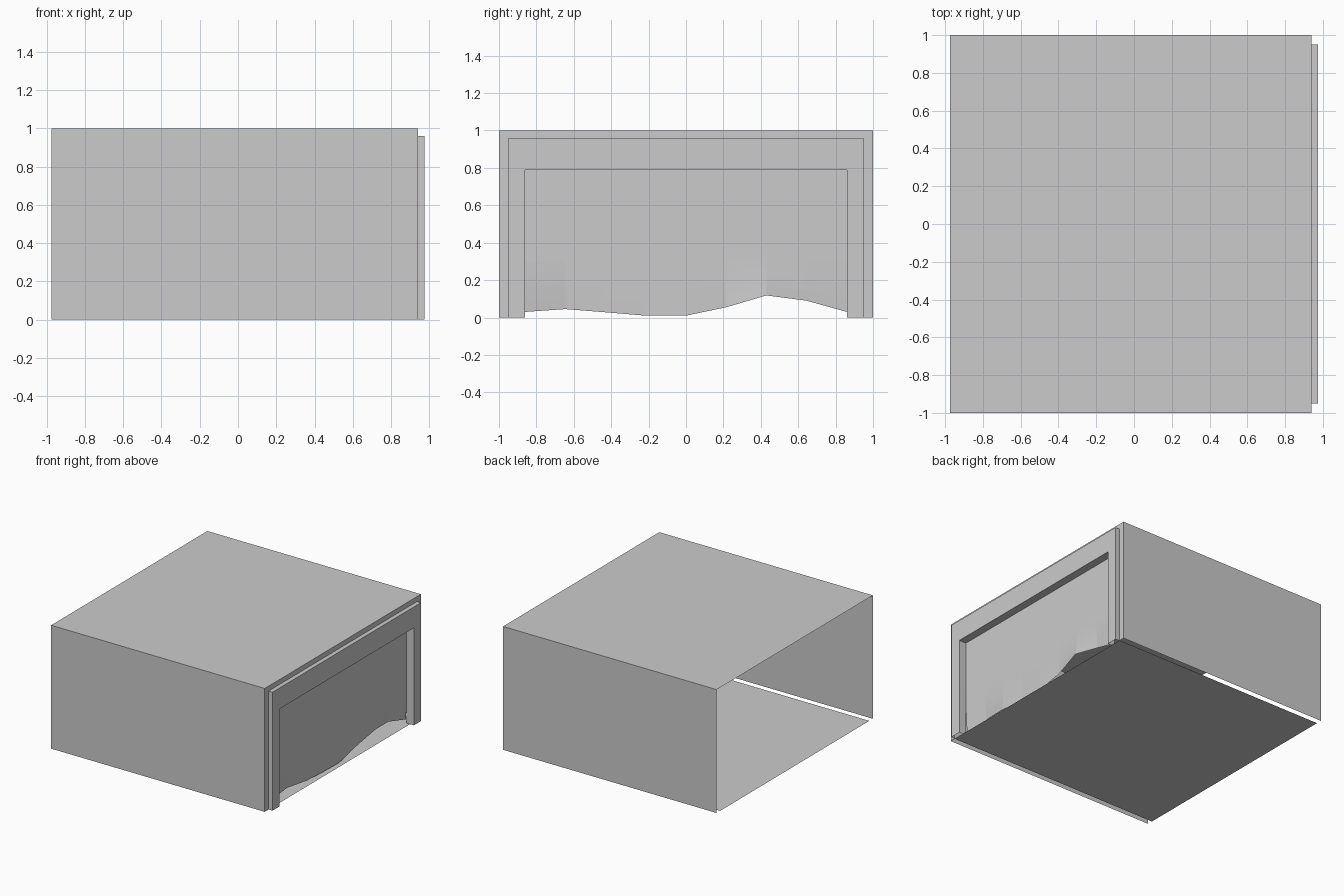
import bpy, bmesh

if "Cube" in bpy.data.objects:
    bpy.data.objects.remove(bpy.data.objects["Cube"])

X_BACK, X_WALL, X_FRAME, X_DOOR = -0.975, 0.94, 0.975, 0.91


def make_object(name, bm):
    bmesh.ops.remove_doubles(bm, verts=bm.verts, dist=0.0001)
    mesh = bpy.data.meshes.new(name)
    bm.to_mesh(mesh)
    bm.free()
    obj = bpy.data.objects.new(name, mesh)
    bpy.context.collection.objects.link(obj)
    return obj


def arch(x, half, top):
    """Upside-down U outline in the plane of the doorway."""
    return [(x, -half, 0), (x, -half, top), (x, half, top), (x, half, 0)]


def skin(name, loops):
    """Join neighbouring open outlines with quads."""
    bm = bmesh.new()
    rows = [[bm.verts.new(p) for p in loop] for loop in loops]
    for a, b in zip(rows, rows[1:]):
        for i in range(len(a) - 1):
            bm.faces.new((a[i], b[i], b[i + 1], a[i + 1]))
    return make_object(name, bm)


# Roof and side walls, open at the back, with a narrow front flange
skin("shell", [arch(X_BACK, 1.0, 1.0), arch(X_WALL, 1.0, 1.0),
               arch(X_WALL, 0.95, 0.96)])

# Raised doorway surround with deep jambs
skin("door_frame", [arch(X_WALL, 0.95, 0.96), arch(X_FRAME, 0.95, 0.96),
                    arch(X_FRAME, 0.86, 0.79), arch(X_DOOR, 0.86, 0.79)])

# Floor panel, slightly narrower than the walls
skin("floor", [[(X_BACK, -0.955, 0), (X_BACK, 0.955, 0)],
               [(X_WALL, -0.955, 0), (X_WALL, 0.955, 0)]])

# Battered door: ragged bottom edge and dents fading out upward
bottom = [0.03, 0.045, 0.028, 0.01, 0.01, 0.055, 0.118, 0.09, 0.03]
dent = [-0.01, -0.02, 0.005, -0.005, 0.0, -0.005, 0.02, -0.015, -0.005]
levels = [0, 0.2, 0.4, 0.6, 0.8, 1.0]
bend_z = 0.37
door_rows = [[(X_DOOR, -0.86 + 0.215 * i, 0.79) for i in range(9)]]
for t in levels:
    door_rows.append([(X_DOOR + dent[i] * t * t, -0.86 + 0.215 * i,
                       bend_z + (bottom[i] - bend_z) * t) for i in range(9)])
skin("door", door_rows)
